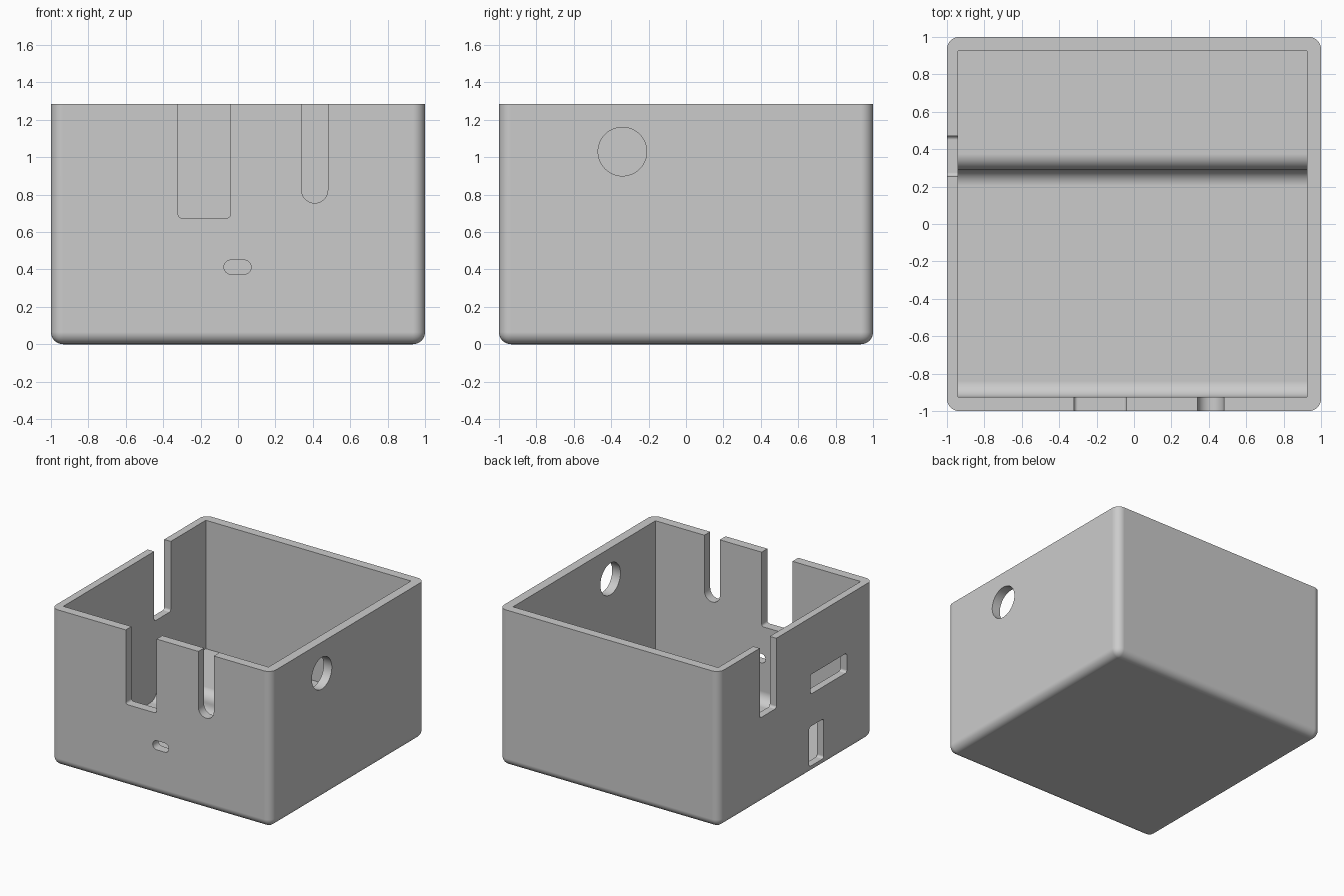
import bpy, bmesh
from math import pi, sin, cos

if "Cube" in bpy.data.objects:
    bpy.data.objects.remove(bpy.data.objects["Cube"], do_unlink=True)

HEIGHT, FLOOR, SHELF = 1.285, 0.06, 0.23
INNER_LEFT, INNER_RIGHT, INNER_Y = -0.94, 0.925, 0.925
EDGE = 0.065

grey = bpy.data.materials.new("light_grey")
grey.use_nodes = True
colour = (0.6, 0.6, 0.6, 1)
grey.diffuse_color = colour
grey.node_tree.nodes["Principled BSDF"].inputs["Base Color"].default_value = colour


def finish(name, bm):
    mesh = bpy.data.meshes.new(name)
    bmesh.ops.recalc_face_normals(bm, faces=bm.faces)
    bm.to_mesh(mesh)
    bm.free()
    obj = bpy.data.objects.new(name, mesh)
    mesh.materials.append(grey)
    bpy.context.collection.objects.link(obj)
    return obj


def arc(cx, cz, r, start, end, steps=10):
    angles = [start + (end - start) * i / steps for i in range(steps + 1)]
    return [(cx + r * cos(a), cz + r * sin(a)) for a in angles]


def rounded_rect(u0, u1, v0, v1, r):
    return (arc(u0 + r, v0 + r, r, pi, 1.5 * pi) + arc(u1 - r, v0 + r, r, 1.5 * pi, 2 * pi)
            + arc(u1 - r, v1 - r, r, 0, pi / 2) + arc(u0 + r, v1 - r, r, pi / 2, pi))


def prism(name, points, axis, start, end):
    """Profile in (x, z) swept along y, or in (y, z) swept along x."""
    place = (lambda u, v, w: (w, u, v)) if axis == "x" else (lambda u, v, w: (u, w, v))
    clean = [p for i, p in enumerate(points)
             if abs(p[0] - points[i - 1][0]) + abs(p[1] - points[i - 1][1]) > 1e-5]
    bm = bmesh.new()
    ends = [[bm.verts.new(place(u, v, w)) for u, v in clean] for w in (start, end)]
    for ring in ends:
        bm.faces.new(ring)
    for i in range(len(clean)):
        bm.faces.new((ends[0][i - 1], ends[0][i], ends[1][i], ends[1][i - 1]))
    return finish(name, bm)


# Outer block, rounded everywhere except around the top rim
bm = bmesh.new()
bmesh.ops.create_cube(bm, size=2)
for v in bm.verts:
    v.co.z = HEIGHT if v.co.z > 0 else 0
edges = [e for e in bm.edges if min(v.co.z for v in e.verts) < 0.1]
bmesh.ops.bevel(bm, geom=edges, offset=EDGE, segments=8, profile=0.5, affect="EDGES")
box = finish("open_box", bm)

# Cavity: filleted front, low floor, S-shaped step up to the rear shelf
r = (SHELF - FLOOR) / 2
step_y = 0.29
profile = ([(-INNER_Y, 1.6)]
           + arc(-INNER_Y + r, FLOOR + r, r, pi, 1.5 * pi)
           + arc(step_y - r, FLOOR + r, r, 1.5 * pi, 2 * pi)
           + arc(step_y + r, SHELF - r, r, pi, pi / 2)
           + [(INNER_Y, SHELF), (INNER_Y, 1.6)])
cutters = [prism("cavity", profile, "x", INNER_LEFT, INNER_RIGHT)]

# Openings: name, profile, axis, sweep range
front, left, right = ("y", -1.2, -0.9), ("x", -1.2, -0.92), ("x", 0.9, 1.2)
for name, points, sweep in (
    ("front_wide_notch", rounded_rect(-0.32, -0.04, 0.675, 1.6, 0.02), front),
    ("front_narrow_notch", rounded_rect(0.34, 0.48, 0.755, 1.6, 0.07), front),
    ("front_small_slot", rounded_rect(-0.075, 0.07, 0.375, 0.45, 0.037), front),
    ("left_notch", rounded_rect(0.255, 0.47, 0.71, 1.6, 0.02), left),
    ("left_wide_window", rounded_rect(-0.66, -0.185, 0.655, 0.815, 0.02), left),
    ("left_tall_window", rounded_rect(-0.36, -0.17, 0.065, 0.39, 0.02), left),
    ("right_round_hole", arc(-0.34, 1.03, 0.13, 0, 2 * pi, 48), right),
):
    cutters.append(prism(name, points, *sweep))

bpy.ops.object.select_all(action="DESELECT")
box.select_set(True)
bpy.context.view_layer.objects.active = box
for cutter in cutters:
    cut = box.modifiers.new(cutter.name, "BOOLEAN")
    cut.operation, cut.solver, cut.object = "DIFFERENCE", "EXACT", cutter
    bpy.ops.object.modifier_apply(modifier=cut.name)
    bpy.data.objects.remove(cutter, do_unlink=True)

# Smooth fillets with flat walls
bpy.ops.object.shade_smooth_by_angle()
weighted = box.modifiers.new("flat_walls", "WEIGHTED_NORMAL")
weighted.keep_sharp = True
